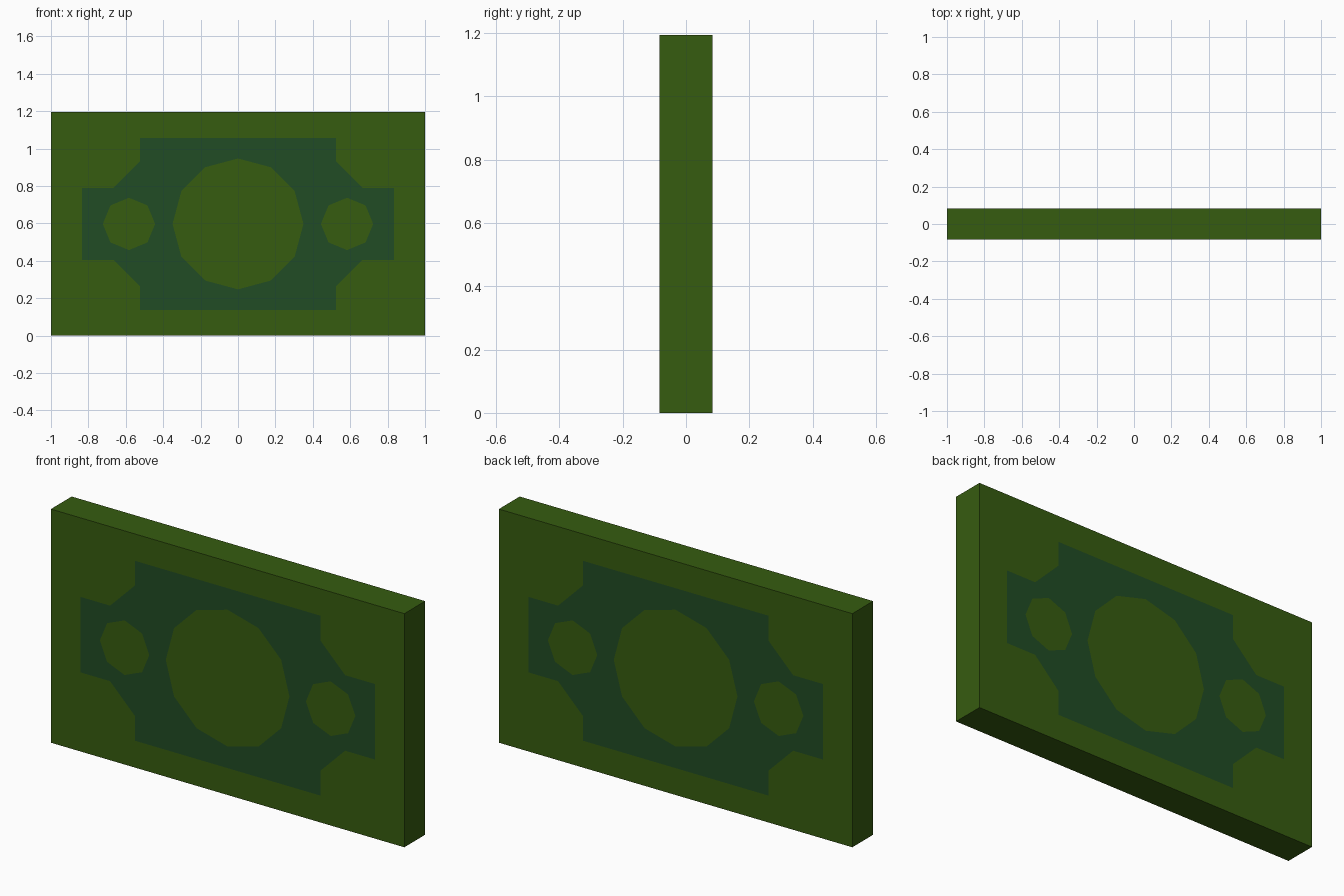
import bpy, bmesh, math
from mathutils import Vector

if "Cube" in bpy.data.objects:
    bpy.data.objects.remove(bpy.data.objects["Cube"])

HALF_Y, TOP, MID = 0.084, 1.195, 0.5975


def ngon(cx, r, n):
    return [(cx + r * math.sin(2 * math.pi * i / n),
             MID + r * math.cos(2 * math.pi * i / n)) for i in range(n)]


def four_way(quarter):
    # mirror a quarter outline (relative to the centre) into a closed loop
    half = quarter + [(x, -z) for x, z in reversed(quarter)]
    return [(x, MID + z) for x, z in half + [(-x, z) for x, z in reversed(half)]]


def material(name, colour):
    m = bpy.data.materials.new(name)
    m.diffuse_color = (*colour, 1)
    m.use_nodes = True
    m.node_tree.nodes["Principled BSDF"].inputs["Base Color"].default_value = m.diffuse_color
    return m


border = four_way([(1.0, MID)])
emblem = four_way([(0.525, 0.46), (0.525, 0.333), (0.665, 0.193), (0.833, 0.193)])
discs = [ngon(0, 0.35, 12), ngon(-0.583, 0.14, 8), ngon(0.583, 0.14, 8)]

bm = bmesh.new()


def loop(points, y):
    vs = [bm.verts.new((x, y, z)) for x, z in points]
    edges = [bm.edges.new((vs[i - 1], vs[i])) for i in range(len(vs))]
    return vs, edges


def fill(loops, y, mat):
    edges = [e for _, es in loops for e in es]
    res = bmesh.ops.triangle_fill(bm, use_beauty=True, edges=edges,
                                  normal=Vector((0, math.copysign(1, y), 0)))
    for f in res["geom"]:
        if isinstance(f, bmesh.types.BMFace):
            f.material_index = mat


# printed front and back: green margin, dark emblem, green discs
rims = []
for y in (-HALF_Y, HALF_Y):
    outer, inner = loop(border, y), loop(emblem, y)
    rounds = [loop(d, y) for d in discs]
    fill([outer, inner], y, 0)
    fill([inner] + rounds, y, 1)
    for vs, _ in rounds:
        bm.faces.new(vs)
    rims.append(outer[0])

# edges of the slab
a, b = rims
for i in range(4):
    bm.faces.new((a[i - 1], a[i], b[i], b[i - 1]))
bmesh.ops.recalc_face_normals(bm, faces=bm.faces[:])

mesh = bpy.data.meshes.new("banknote_stack")
bm.to_mesh(mesh)
bm.free()
mesh.materials.append(material("paper_green", (0.037, 0.107, 0.005)))
mesh.materials.append(material("print_dark_green", (0.015, 0.072, 0.018)))
bpy.context.collection.objects.link(bpy.data.objects.new("banknote_stack", mesh))
